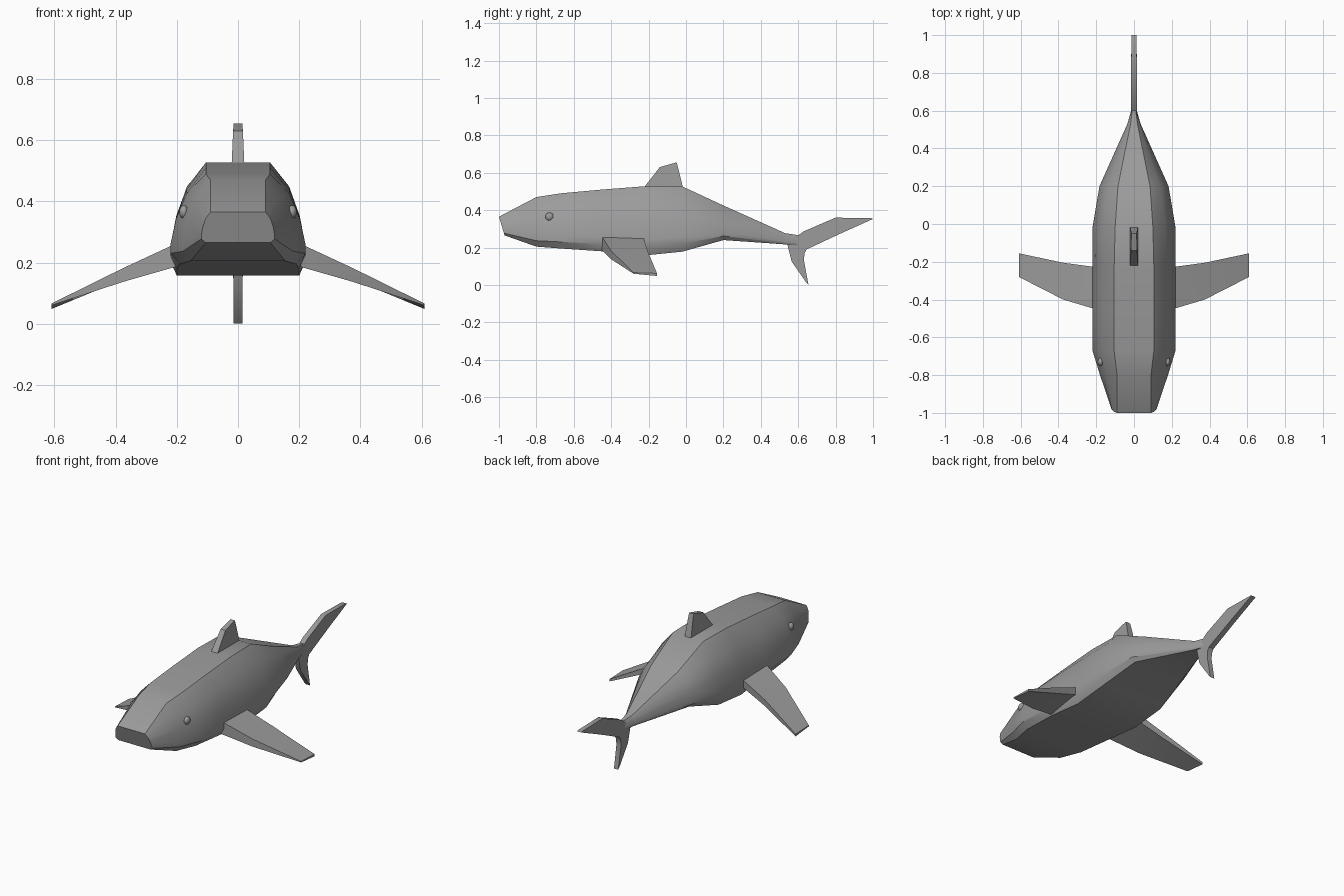
import bpy
import bmesh
import math
from mathutils import Vector

if "Cube" in bpy.data.objects:
    bpy.data.objects.remove(bpy.data.objects["Cube"], do_unlink=True)

# One plain grey for the whole animal
grey = bpy.data.materials.new("grey_skin")
grey.use_nodes = True
colour = (0.33, 0.33, 0.33, 1)
grey.diffuse_color = colour
grey.node_tree.nodes["Principled BSDF"].inputs["Base Color"].default_value = colour


def finish(name, bm, angle):
    bmesh.ops.recalc_face_normals(bm, faces=bm.faces)
    for face in bm.faces:
        face.smooth = True
    mesh = bpy.data.meshes.new(name)
    bm.to_mesh(mesh)
    bm.free()
    mesh.set_sharp_from_angle(angle=math.radians(angle))
    mesh.materials.append(grey)
    obj = bpy.data.objects.new(name, mesh)
    bpy.context.collection.objects.link(obj)
    return obj


def loft(name, rings, angle=30):
    """Skin a row of closed rings and cap both ends."""
    bm = bmesh.new()
    rows = [[bm.verts.new(p) for p in ring] for ring in rings]
    n = len(rows[0])
    for a, b in zip(rows, rows[1:]):
        for i in range(n):
            j = (i + 1) % n
            bm.faces.new((a[i], a[j], b[j], b[i]))
    bm.faces.new(rows[0])
    bm.faces.new(rows[-1])
    return finish(name, bm, angle)


def body_ring(y, top, bottom, wide, crown, belly, lean=0):
    """Flat crown, bulging flanks and flat belly."""
    h, d = top - bottom, wide - crown
    half = [(crown, 0), (crown + d * 0.55, 0.22), (crown + d * 0.85, 0.5),
            (wide, 0.77), (wide, 0.88), (belly, 1)]
    side = [(x, y + lean * t, top - h * t) for x, t in half]
    return side + [(-x, py, z) for x, py, z in reversed(side)]


def blade(name, stations):
    """Upright fin: each station is front (y, z), back (y, z), half thickness."""
    loft(name, [[(-t, *f), (t, *f), (t, *b), (-t, *b)] for f, b, t in stations])


# Body: y, top, bottom, half widths of flank, crown and belly
loft("body", [
    body_ring(-1.0, 0.365, 0.265, 0.12, 0.09, 0.105, 0.03),
    body_ring(-0.8, 0.47, 0.205, 0.18, 0.09, 0.155),
    body_ring(-0.67, 0.49, 0.195, 0.22, 0.105, 0.19),
    body_ring(-0.45, 0.51, 0.18, 0.22, 0.105, 0.2),
    body_ring(-0.23, 0.527, 0.157, 0.22, 0.105, 0.2),
    body_ring(-0.02, 0.527, 0.178, 0.22, 0.1, 0.2),
    body_ring(0.2, 0.425, 0.24, 0.183, 0.085, 0.16),
    body_ring(0.53, 0.277, 0.217, 0.035, 0.018, 0.03),
    body_ring(0.61, 0.265, 0.21, 0.012, 0.008, 0.01),
])

# Dorsal fin
blade("dorsal_fin", [
    ((-0.23, 0.515), (-0.015, 0.515), 0.021),
    ((-0.14, 0.63), (-0.043, 0.63), 0.016),
    ((-0.06, 0.653), (-0.05, 0.655), 0.014),
])

# Tail fin, from upper tip to lower tip
blade("tail_fin", [
    ((0.99, 0.357), (1.0, 0.353), 0.014),
    ((0.8, 0.36), (0.82, 0.272), 0.015),
    ((0.63, 0.287), (0.645, 0.19), 0.016),
    ((0.54, 0.225), (0.635, 0.172), 0.016),
    ((0.565, 0.125), (0.63, 0.135), 0.015),
    ((0.645, 0.01), (0.655, 0.0), 0.014),
])

# Side fins: x, front y, back y, front top and bottom z, back top and bottom z
fin = [
    (0.19, -0.455, -0.23, 0.268, 0.19, 0.26, 0.215),
    (0.375, -0.4, -0.205, 0.182, 0.137, 0.182, 0.145),
    (0.61, -0.28, -0.155, 0.066, 0.06, 0.062, 0.048),
]
for side, s in (("left", 1), ("right", -1)):
    loft(side + "_side_fin", [
        [(s * x, f, ft), (s * x, b, bt), (s * x, b, bb), (s * x, f, fb)]
        for x, f, b, ft, fb, bt, bb in fin])

    # Eye
    bm = bmesh.new()
    bmesh.ops.create_uvsphere(bm, u_segments=16, v_segments=10, radius=0.022)
    bmesh.ops.scale(bm, vec=Vector((0.7, 1, 1)), verts=bm.verts)
    bmesh.ops.translate(bm, vec=Vector((s * 0.177, -0.73, 0.365)), verts=bm.verts)
    finish(side + "_eye", bm, 40)
